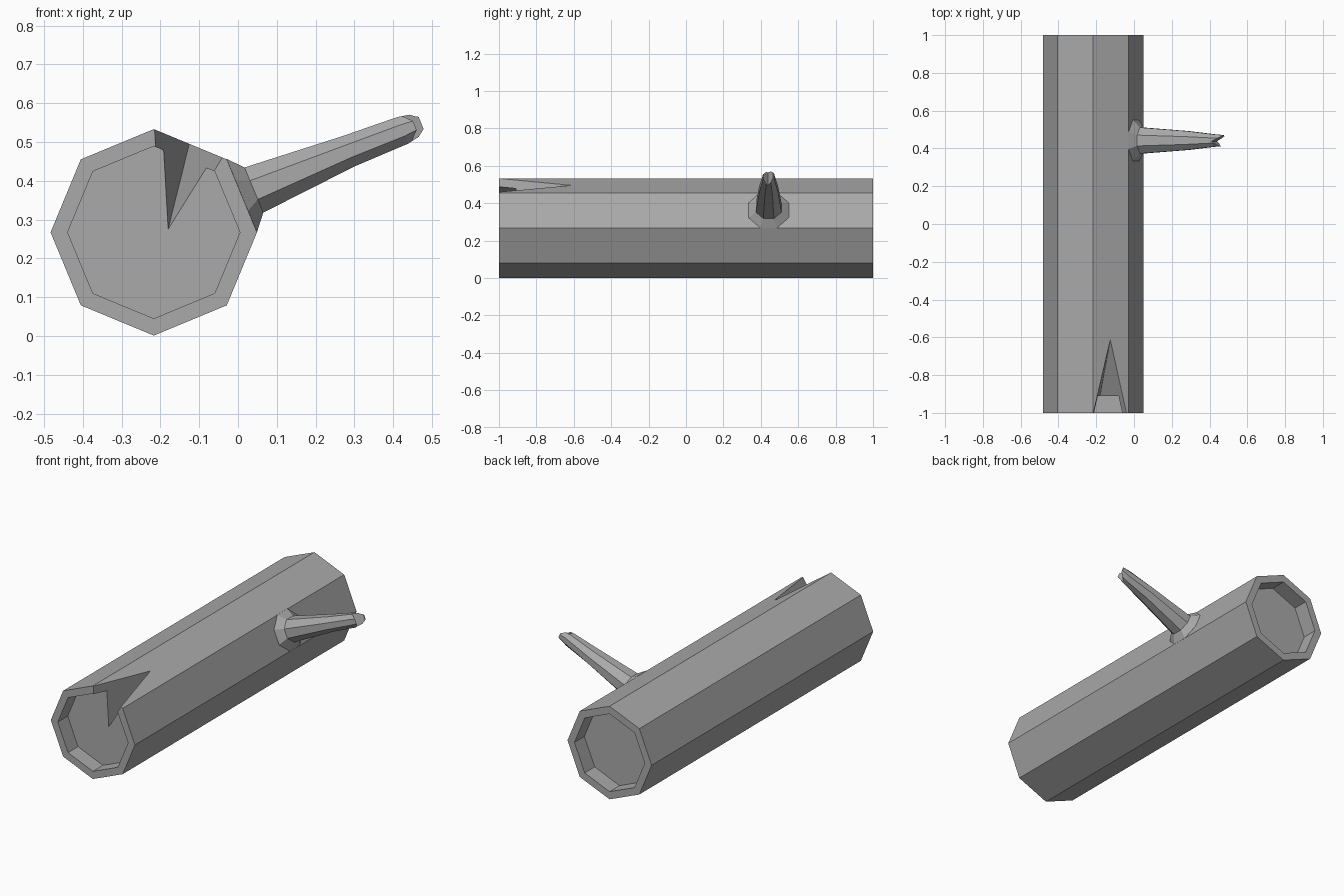
import bpy, bmesh
from math import sin, cos, radians
from mathutils import Vector

if "Cube" in bpy.data.objects:
    bpy.data.objects.remove(bpy.data.objects["Cube"])

grey = bpy.data.materials.new("bark grey")
grey.use_nodes = True
COLOUR = (0.4, 0.4, 0.4, 1)
grey.diffuse_color = COLOUR
grey.node_tree.nodes["Principled BSDF"].inputs["Base Color"].default_value = COLOUR


def finish(name, bm):
    bmesh.ops.recalc_face_normals(bm, faces=bm.faces)
    mesh = bpy.data.meshes.new(name)
    bm.to_mesh(mesh)
    bm.free()
    mesh.materials.append(grey)
    ob = bpy.data.objects.new(name, mesh)
    bpy.context.collection.objects.link(ob)
    return ob


def loft(name, rings):
    """Skin a list of point rings and cap both ends."""
    bm = bmesh.new()
    loops = [[bm.verts.new(p) for p in ring] for ring in rings]
    n = len(loops[0])
    for a, b in zip(loops, loops[1:]):
        for i in range(n):
            j = (i + 1) % n
            bm.faces.new((a[i], a[j], b[j], b[i]))
    bm.faces.new(loops[0])
    bm.faces.new(loops[-1])
    return finish(name, bm)


def cut_wedge(target, p, q, left, right):
    """Remove the V-shaped wedge whose edge is p-q and whose sides run left and right."""
    cutter = loft("wedge_cutter", [[e, e + left, e + right] for e in (p, q)])
    cutter.hide_render = True
    mod = target.modifiers.new("split", "BOOLEAN")
    mod.operation, mod.solver, mod.object = "DIFFERENCE", "EXACT", cutter
    bpy.context.view_layer.update()
    graph = bpy.context.evaluated_depsgraph_get()
    mesh = bpy.data.meshes.new_from_object(target.evaluated_get(graph))
    target.modifiers.clear()
    target.data = mesh
    bpy.data.objects.remove(cutter)


# Octagonal log with a recessed face at each end
CX, CZ, R, RIM = -0.217, 0.267, 0.266, 0.222


def log_ring(y, r):
    return [Vector((CX + r * cos(radians(45 * i)), y, CZ + r * sin(radians(45 * i))))
            for i in range(8)]


profile = [(-0.91, RIM), (-1, RIM), (-1, R), (1, R), (1, RIM), (0.91, RIM)]
log = loft("log", [log_ring(y, r) for y, r in profile])

# Split in the front end of the log
tip = Vector((-0.125, -0.61, 0.497))
deep = Vector((-0.18, -0.91, 0.275))
left = Vector((-0.215, -1, 0.533)) - deep
right = Vector((-0.04, -1, 0.46)) - deep
cut_wedge(log, tip + (tip - deep) * 0.5, tip + (deep - tip) * 2, left * 3, right * 3)

# Side branch with a flared collar
BY = 0.442


def branch_ring(x, z, half, half_y):
    """Octagon with flat sides, square to the branch axis."""
    up = Vector((-sin(radians(22.5)), 0, cos(radians(22.5))))
    k = 1 / cos(radians(22.5))
    return [Vector((x, BY, z)) + up * (half * k * sin(radians(22.5 + 45 * i)))
            + Vector((0, half_y * k * cos(radians(22.5 + 45 * i)), 0)) for i in range(8)]


branch = loft("branch", [branch_ring(*r) for r in (
    (-0.01, 0.354, 0.102, 0.108), (0.01, 0.362, 0.102, 0.108),
    (0.041, 0.376, 0.063, 0.069), (0.285, 0.476, 0.042, 0.05),
    (0.425, 0.53, 0.037, 0.033), (0.472, 0.549, 0.027, 0.029))])

# Forked break at the branch tip
axis = Vector((cos(radians(22.5)), 0, sin(radians(22.5))))
across = Vector((-axis.z, 0, axis.x))
notch = Vector((0.425, 0.438, 0.53))
near = axis * 0.03 + Vector((0, -0.024, 0))
far = axis * 0.06 + Vector((0, 0.032, 0))
cut_wedge(branch, notch - across * 0.1, notch + across * 0.1, near * 4, far * 4)
